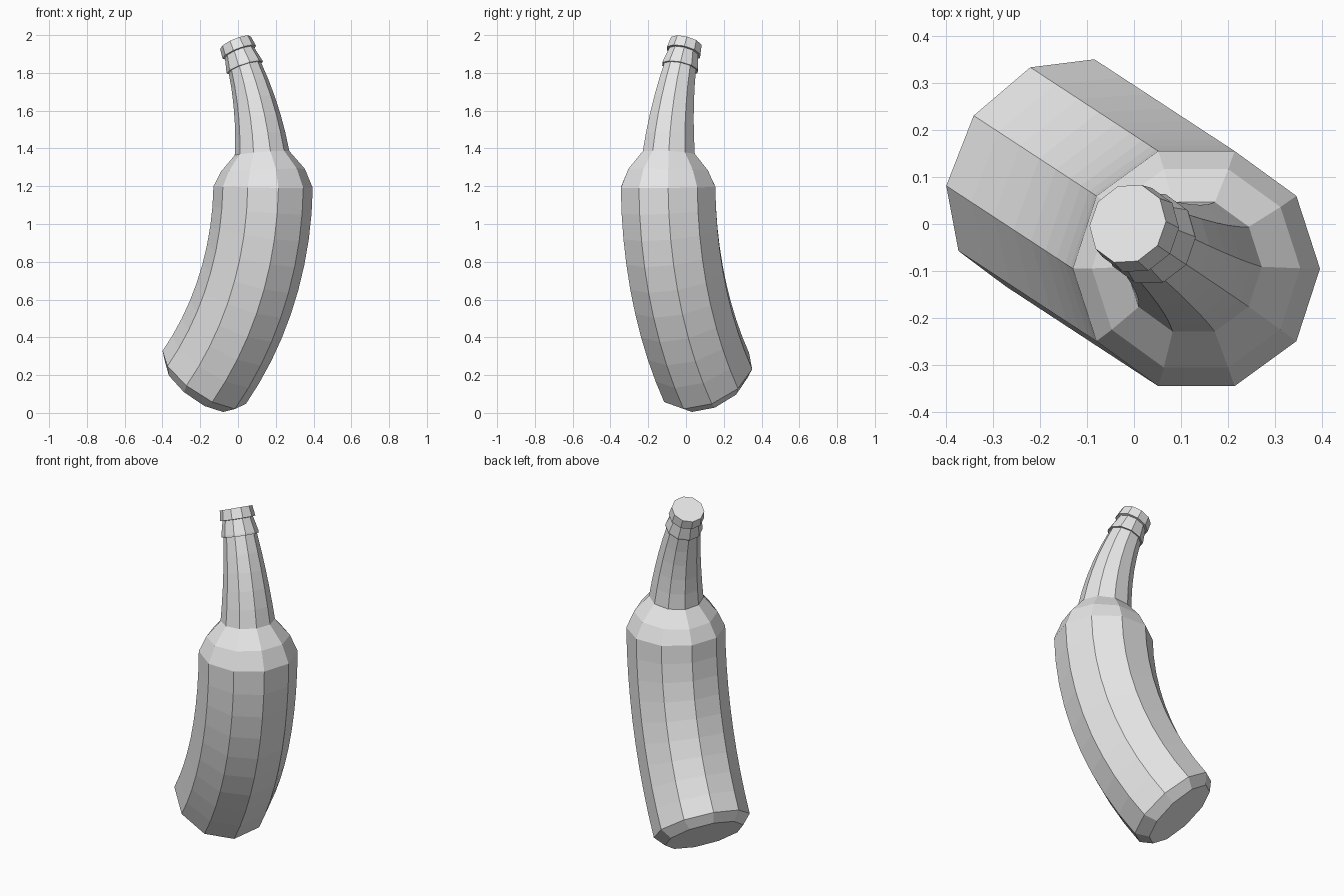
import bpy, bmesh
from math import sin, cos, tau, radians
from mathutils import Vector

cube = bpy.data.objects.get("Cube")
if cube:
    bpy.data.objects.remove(cube)

SIDES = 10
BEND_RADIUS = 1.63
PIVOT = Vector((0.133, -0.095, 1.225))      # point where the bent axis is vertical
ALONG = Vector((cos(radians(-33.2)), sin(radians(-33.2)), 0))   # outer side of bend
ACROSS = Vector((-ALONG.y, ALONG.x, 0))

grey = bpy.data.materials.new("light grey")
grey.use_nodes = True
grey.diffuse_color = (0.8, 0.8, 0.8, 1)
grey.node_tree.nodes["Principled BSDF"].inputs["Base Color"].default_value = grey.diffuse_color


def bend(p):
    """Wrap a point of the straight bottle (axis on z) around the bend centre."""
    a = p.z / BEND_RADIUS
    r = BEND_RADIUS + p.dot(ALONG)
    return (PIVOT + ALONG * (r * cos(a) - BEND_RADIUS)
            + ACROSS * p.dot(ACROSS) + Vector((0, 0, r * sin(a))))


def divide(start, end, steps):
    """Rings (radius, height) from start up to, but not including, end."""
    a, b = Vector(start), Vector(end)
    return [tuple(a.lerp(b, i / steps)) for i in range(steps)]


def lathe(name, profile):
    """Turn a profile into a faceted solid and bend it."""
    bm = bmesh.new()
    rings = []
    for r, h in profile:
        rings.append([bm.verts.new(bend(Vector((r * cos(tau * k / SIDES), r * sin(tau * k / SIDES), h))))
                      for k in range(SIDES)])
    for low, high in zip(rings, rings[1:]):
        for k in range(SIDES):
            n = (k + 1) % SIDES
            bm.faces.new((low[k], low[n], high[n], high[k]))
    bm.faces.new(reversed(rings[0]))
    bm.faces.new(rings[-1])
    bmesh.ops.recalc_face_normals(bm, faces=bm.faces)
    mesh = bpy.data.meshes.new(name)
    bm.to_mesh(mesh)
    bm.free()
    mesh.materials.append(grey)
    bpy.context.collection.objects.link(bpy.data.objects.new(name, mesh))


# Bottle: bevelled base, body, shoulder, neck, collar and mouth in one skin
base, foot = (0.215, -1.178), (0.263, -1.124)
shoulder, slope, neck, collar = (0.263, -0.03), (0.222, 0.06), (0.145, 0.15), (0.09, 0.617)
lathe("bottle", [base] + divide(foot, shoulder, 9) + [shoulder, slope]
      + divide(neck, collar, 5)
      + [collar, (0.1, 0.617), (0.1, 0.627), (0.082, 0.704), (0.095, 0.706), (0.088, 0.762)])
